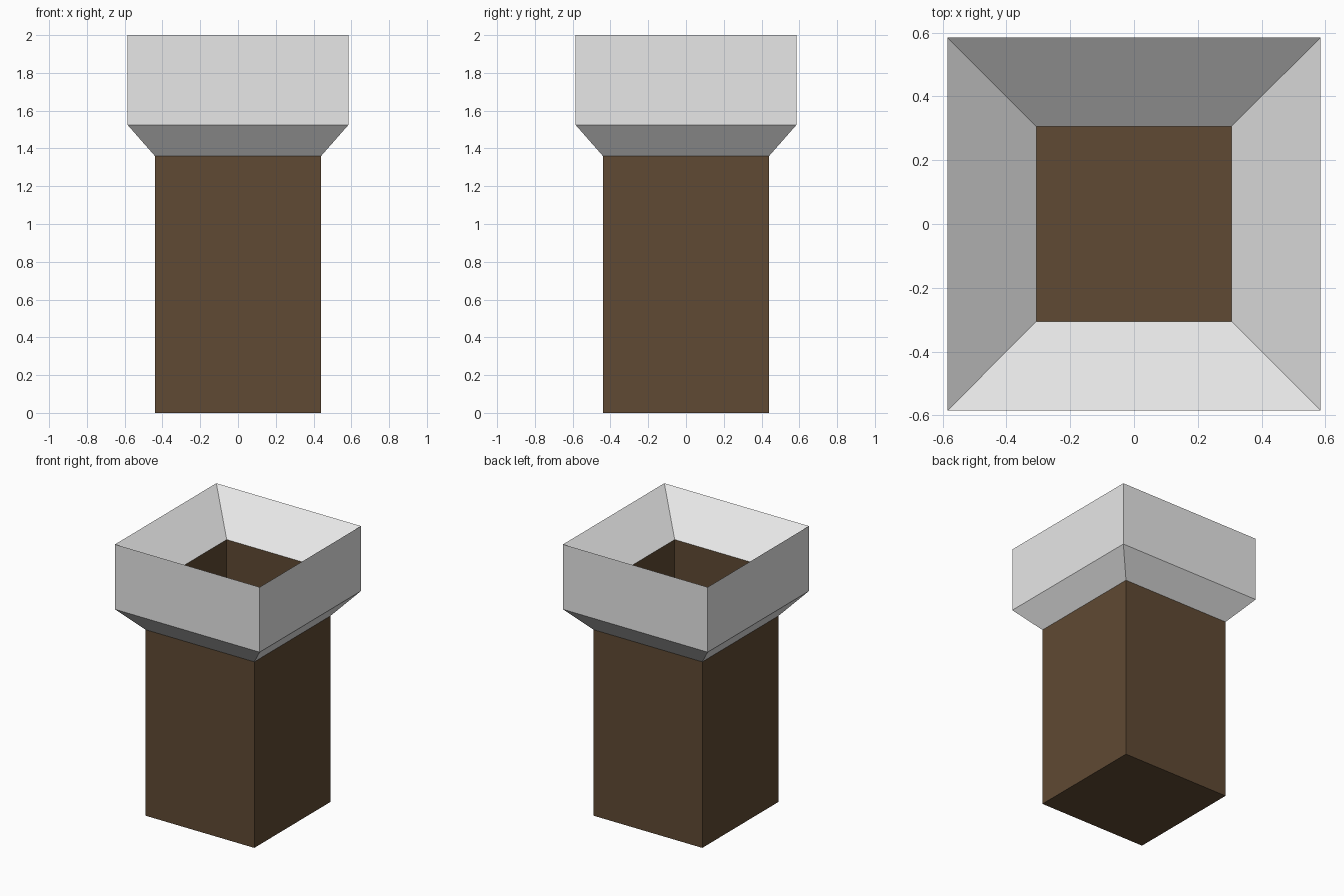
import bpy
import bmesh

if "Cube" in bpy.data.objects:
    bpy.data.objects.remove(bpy.data.objects["Cube"])


def make_material(name, rgb):
    mat = bpy.data.materials.new(name)
    mat.diffuse_color = (*rgb, 1.0)
    mat.use_nodes = True
    mat.node_tree.nodes["Principled BSDF"].inputs["Base Color"].default_value = mat.diffuse_color
    return mat


brown = make_material("dark brown", (0.115, 0.068, 0.033))
grey = make_material("light grey", (0.8, 0.8, 0.8))


def square_loft(name, mat, profile, cap_start=False, cap_end=False):
    """Skin square rings given as (half width, height), outside to inside."""
    bm = bmesh.new()
    corners = ((-1, -1), (1, -1), (1, 1), (-1, 1))
    rings = [[bm.verts.new((sx * r, sy * r, z)) for sx, sy in corners]
             for r, z in profile]
    for low, high in zip(rings, rings[1:]):
        for i in range(4):
            j = (i + 1) % 4
            bm.faces.new((low[i], low[j], high[j], high[i]))
    if cap_start:
        bm.faces.new(rings[0][::-1])
    if cap_end:
        bm.faces.new(rings[-1])
    mesh = bpy.data.meshes.new(name)
    bm.to_mesh(mesh)
    bm.free()
    mesh.materials.append(mat)
    obj = bpy.data.objects.new(name, mesh)
    bpy.context.collection.objects.link(obj)
    return obj


# Square column with a closed base
square_loft("column", brown, [(0.44, 0.0), (0.44, 1.36)], cap_start=True)

# Flared collar: underside, outer wall, then funnel sloping inwards
square_loft("collar", grey,
            [(0.44, 1.36), (0.585, 1.525), (0.585, 2.0), (0.305, 1.77)])

# Recessed shaft inside the collar, with a floor
square_loft("inner_shaft", brown, [(0.305, 1.77), (0.305, 1.1)], cap_end=True)
